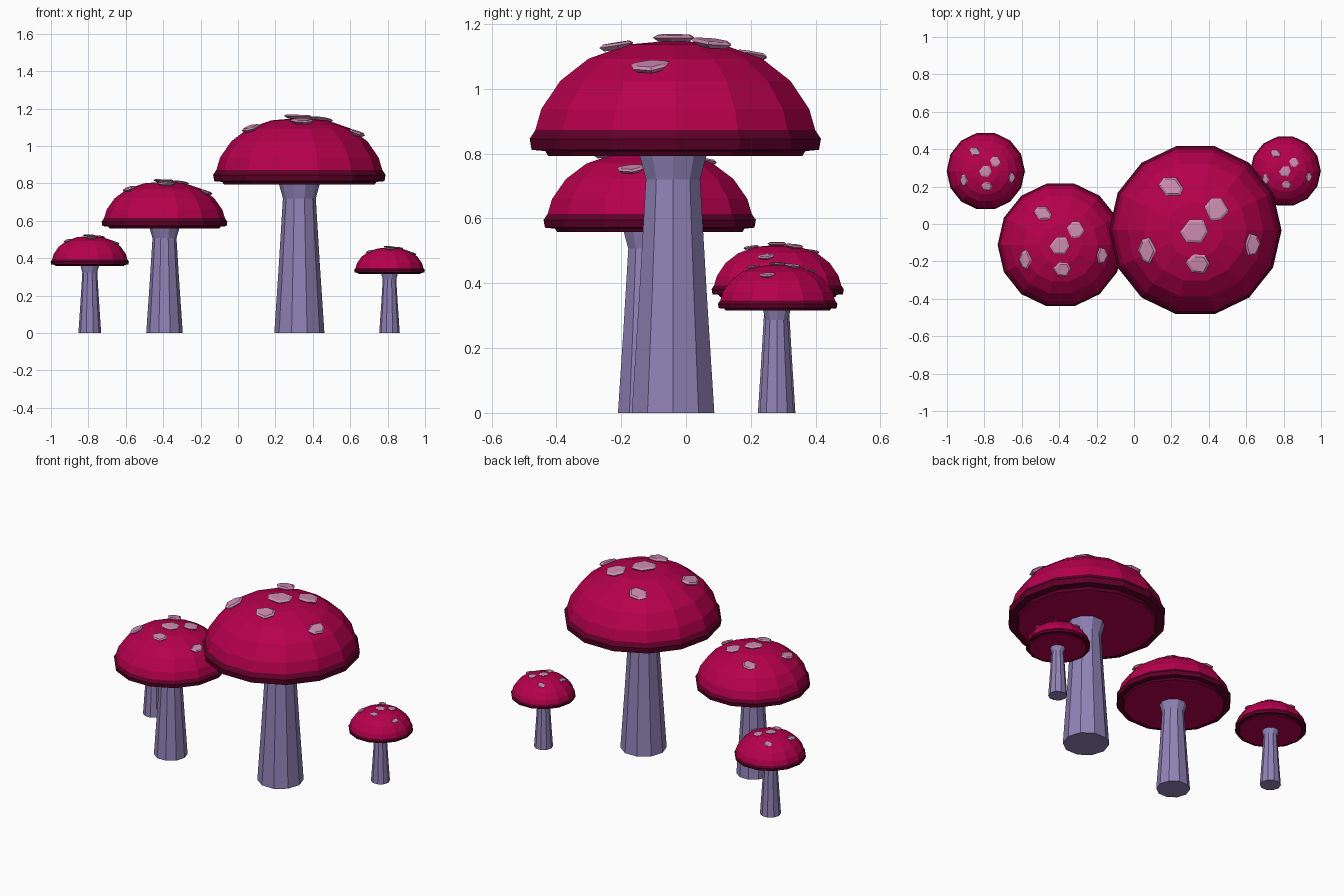
import bpy, bmesh, random
from math import sin, cos, pi, atan2, hypot
from mathutils import Vector, Matrix

cube = bpy.data.objects.get("Cube")
if cube:
    bpy.data.objects.remove(cube, do_unlink=True)


def material(name, rgb):
    m = bpy.data.materials.new(name)
    m.use_nodes = True
    m.diffuse_color = (*rgb, 1)
    m.node_tree.nodes["Principled BSDF"].inputs["Base Color"].default_value = (*rgb, 1)
    return m


crimson = material("crimson", (0.47, 0.0, 0.075))
maroon = material("maroon", (0.115, 0.0, 0.02))
lavender = material("lavender", (0.28, 0.225, 0.47))
pink = material("pale_pink", (0.62, 0.265, 0.45))


def loft(bm, rings, cap_end=True):
    """Skin a list of equal-length rings of points, closing the ends."""
    loops = [[bm.verts.new(p) for p in ring] for ring in rings]
    n = len(loops[0])
    for a, b in zip(loops, loops[1:]):
        for i in range(n):
            j = (i + 1) % n
            bm.faces.new((a[i], a[j], b[j], b[i]))
    bm.faces.new(loops[0][::-1])
    if cap_end:
        bm.faces.new(loops[-1])
    return loops


def turned(profile, sides):
    return [[(r * cos(2 * pi * i / sides), r * sin(2 * pi * i / sides), z)
             for i in range(sides)] for r, z in profile]


def finish(bm, name, mats):
    bmesh.ops.recalc_face_normals(bm, faces=bm.faces)
    mesh = bpy.data.meshes.new(name)
    bm.to_mesh(mesh)
    bm.free()
    for m in mats:
        mesh.materials.append(m)
    return mesh


# Stalk: tapered ten-sided column with a flared neck
bm = bmesh.new()
loft(bm, turned([(0.134, 0), (0.110, 0.36), (0.088, 0.72), (0.110, 0.80)], 10))
stalk = finish(bm, "stalk", [lavender])

# Cap: crimson underside disc, dark rolled rim, crimson faceted dome
rim = [(0.402, 0.793), (0.412, 0.808), (0.455, 0.812), (0.461, 0.846), (0.443, 0.873)]
dome = [(0.424, 0.938), (0.364, 1.025), (0.275, 1.093), (0.150, 1.137)]
bm = bmesh.new()
loops = loft(bm, turned(rim + dome, 14), cap_end=False)
tip = bm.verts.new((0, 0, 1.15))
for i in range(14):
    bm.faces.new((loops[-1][i], loops[-1][(i + 1) % 14], tip))
for f in bm.faces:
    f.material_index = int(rim[0][1] + 0.001 < f.calc_center_median().z < rim[-1][1])
cap = finish(bm, "cap", [crimson, maroon])


def dome_at(radius):
    """Height and slope of the dome at a distance from its axis."""
    pts = [rim[-1]] + dome + [(0, 1.15)]
    for (r0, z0), (r1, z1) in zip(pts, pts[1:]):
        if r1 <= radius <= r0:
            slope = (z1 - z0) / (r0 - r1)
            return z1 - slope * (radius - r1), slope


# Spots: irregular bevelled chips lying almost level on the dome
random.seed(4)
bm = bmesh.new()
for x, y, w, d in [(0, 0, 0.075, 0.075), (-0.125, 0.232, 0.068, 0.058),
                   (0.11, 0.113, 0.065, 0.063), (-0.26, -0.11, 0.048, 0.070),
                   (0.02, -0.18, 0.066, 0.058), (0.305, -0.08, 0.050, 0.060)]:
    z, slope = dome_at(hypot(x, y))
    a = atan2(y, x)
    normal = Vector((cos(a) * slope * 0.45, sin(a) * slope * 0.45, 1))
    place = Matrix.Translation((x, y, z + 0.006)) @ \
        Vector((0, 0, 1)).rotation_difference(normal).to_matrix().to_4x4()
    outline = [(random.uniform(0.85, 1.15), 2 * pi * (i + random.uniform(-0.2, 0.2)) / 6)
               for i in range(6)]
    loft(bm, [[place @ Vector((r * k * w * cos(t), r * k * d * sin(t), h)) for r, t in outline]
              for k, h in ((0.75, -0.010), (1, 0.003), (0.78, 0.011))])
spots = finish(bm, "spots", [pink])

# Four mushrooms: position, width scale, height scale
for name, x, y, s, h in [("large", 0.328, -0.033, 1, 1),
                         ("medium", -0.393, -0.112, 0.729, 0.704),
                         ("small_right", -0.7925, 0.283, 0.454, 0.451),
                         ("small_left", 0.81, 0.283, 0.41, 0.398)]:
    for part, mesh, shift in (("stalk", stalk, -0.007), ("cap", cap, 0), ("spots", spots, 0)):
        ob = bpy.data.objects.new(f"{name}_{part}", mesh)
        ob.location = (x, y + shift * s, 0)
        ob.scale = (s, s, h)
        bpy.context.collection.objects.link(ob)
